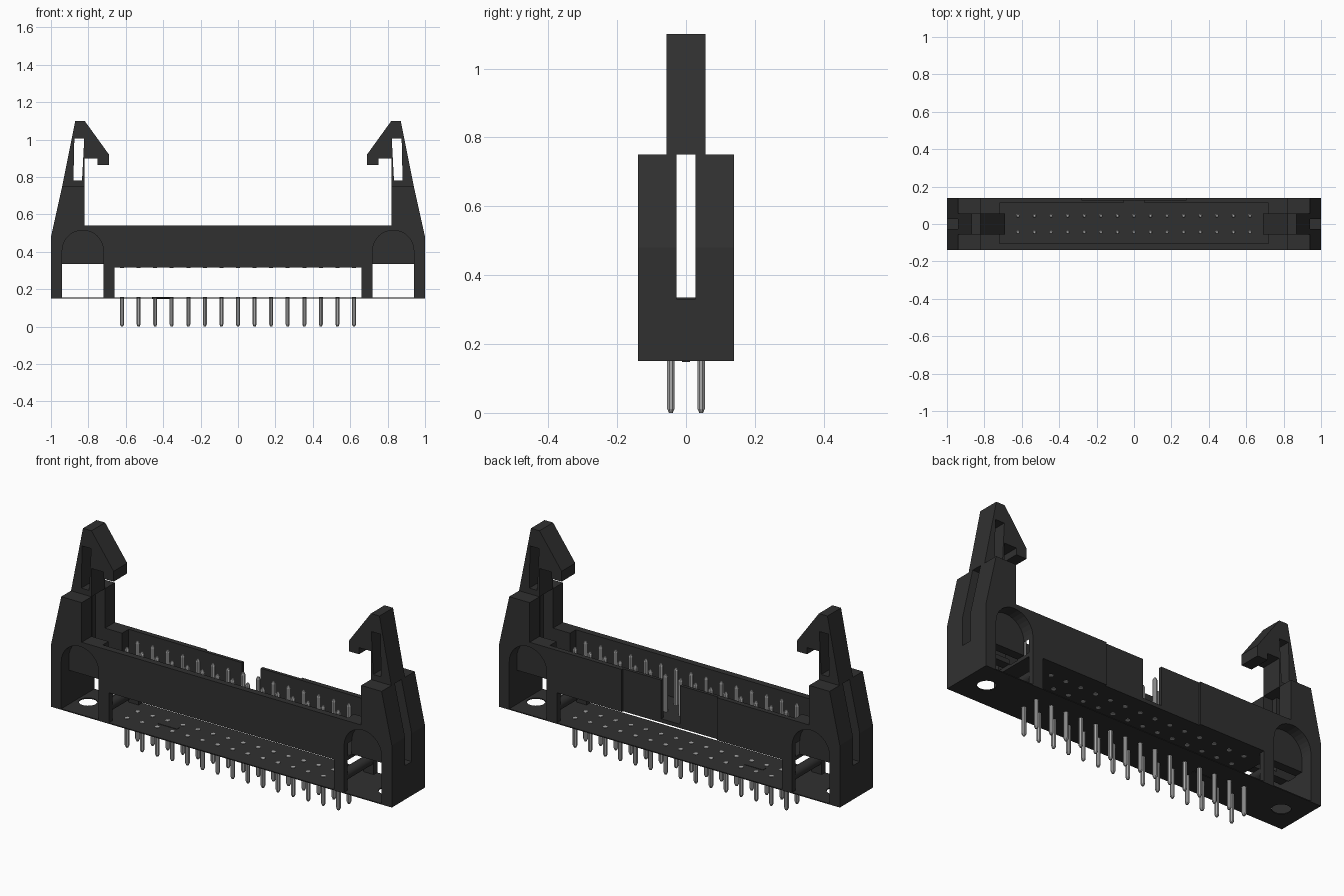
import bpy, bmesh, math
from mathutils import Matrix

cube = bpy.data.objects.get("Cube")
if cube:
    bpy.data.objects.remove(cube, do_unlink=True)


def material(name, rgb, rough):
    m = bpy.data.materials.new(name)
    m.use_nodes = True
    m.diffuse_color = (*rgb, 1)
    node = m.node_tree.nodes["Principled BSDF"]
    node.inputs["Base Color"].default_value = (*rgb, 1)
    node.inputs["Roughness"].default_value = rough
    return m


BLACK = material("black_plastic", (0.03, 0.03, 0.03), 0.6)
GREY = material("grey_metal", (0.4, 0.4, 0.4), 0.5)


def finish(bm, name, mat):
    bmesh.ops.recalc_face_normals(bm, faces=bm.faces)
    me = bpy.data.meshes.new(name)
    bm.to_mesh(me)
    bm.free()
    me.materials.append(mat)
    ob = bpy.data.objects.new(name, me)
    bpy.context.collection.objects.link(ob)
    return ob


def prism(name, pts, y0, y1, side=1):
    """Extrude an x-z outline from y0 to y1; side=-1 mirrors it in x."""
    bm = bmesh.new()
    face = bm.faces.new([bm.verts.new((side * x, y0, z)) for x, z in pts])
    ext = bmesh.ops.extrude_face_region(bm, geom=[face])["geom"]
    verts = [v for v in ext if isinstance(v, bmesh.types.BMVert)]
    bmesh.ops.translate(bm, verts=verts, vec=(0, y1 - y0, 0))
    return finish(bm, name, BLACK)


def box(name, x0, x1, y0, y1, z0, z1, side=1):
    return prism(name, [(x0, z0), (x1, z0), (x1, z1), (x0, z1)], y0, y1, side)


def rod(name, loc, radius, length, rot=Matrix(), segs=24):
    bm = bmesh.new()
    bmesh.ops.create_cone(bm, cap_ends=True, segments=segs, radius1=radius,
                          radius2=radius, depth=length,
                          matrix=Matrix.Translation(loc) @ rot)
    return finish(bm, name, BLACK)


def cut(target, cutters):
    """Subtract the cutters for good, then delete them."""
    for c in cutters:
        c.hide_render = True
        mod = target.modifiers.new("cut", "BOOLEAN")
        mod.operation, mod.solver, mod.object = "DIFFERENCE", "EXACT", c
    bpy.context.view_layer.update()
    deps = bpy.context.evaluated_depsgraph_get()
    me = bpy.data.meshes.new_from_object(target.evaluated_get(deps))
    target.modifiers.clear()
    target.data = me
    for c in cutters:
        bpy.data.objects.remove(c, do_unlink=True)


HALF = 0.139      # half depth of the housing
BASE = 0.15       # height of the underside
FLOOR = 0.335     # cavity floor

# Housing: long shroud with a tapered post at each end
half = [(0.72, 0.315), (0.72, FLOOR), (0.94, FLOOR), (0.94, BASE), (1, BASE),
        (1, 0.48), (0.94, 0.75), (0.82, 0.75), (0.82, 0.54)]
housing = prism("housing", half + [(-x, z) for x, z in reversed(half)], -HALF, HALF)

# Pin cavity, key notch and shallow recess in the rear wall
cutters = [box("cavity", -0.72, 0.72, -0.105, 0.112, FLOOR, 1),
           box("key_notch", -0.055, 0.055, 0.1, 0.2, FLOOR, 1),
           box("rear_recess", -0.28, 0.28, 0.129, 0.2, 0.2, 1)]
arch = [(0.72, 0.3), (0.94, 0.3)]
arch += [(0.83 + 0.11 * math.cos(a), 0.405 + 0.11 * math.sin(a))
         for a in (math.pi * i / 16 for i in range(17))]
for s in (1, -1):
    # Latch channel, outer slot and arched pockets on both faces
    cutters.append(box("channel", 0.7, 0.875, -0.057, 0.057, 0.36, 1, s))
    cutters.append(box("slot", 0.69, 1.1, -0.028, 0.028, 0.33, 1, s))
    cutters.append(prism("pocket_front", arch, -0.2, -0.075, s))
    cutters.append(prism("pocket_rear", arch, 0.075, 0.2, s))
cut(housing, cutters)

# Thin base plate with a mounting hole near each end
base = box("base_plate", -0.95, 0.95, -HALF, HALF, BASE, BASE + 0.005)
cut(base, [rod("mount_hole", (s * 0.88, 0, BASE), 0.045, 0.1) for s in (1, -1)])

# Pin one triangle on the base plate
prism("pin_one_mark", [(-0.46, 0.148), (-0.35, 0.148), (-0.35, 0.157),
                       (-0.46, 0.157)], -0.012, 0.012)

hook = [(0.94, 0.75), (0.87, 1.1), (0.82, 1.1), (0.69, 0.92), (0.69, 0.865),
        (0.75, 0.865), (0.75, 0.9), (0.82, 0.9), (0.82, 0.75)]
window = [(0.88, 0.78), (0.875, 1.005), (0.822, 1.005), (0.834, 0.78)]
turn = Matrix.Rotation(math.pi / 2, 4, "X")
for s, label in ((1, "left"), (-1, "right")):
    # Hooked latch arm with its window
    latch = prism(label + "_latch", hook, -0.057, 0.057, s)
    cut(latch, [prism("window", window, -0.1, 0.1, s)])
    # Inner legs, front and rear
    box(label + "_front_leg", 0.66, 0.72, -HALF, -0.109, BASE, FLOOR, s)
    box(label + "_rear_leg", 0.66, 0.72, 0.109, HALF, BASE, FLOOR, s)
    # Pivot bar between the legs
    bar = rod(label + "_pivot_bar", (s * 0.69, 0, 0.225), 0.028, 0.23, turn)
    for p in bar.data.polygons:
        p.use_smooth = len(p.vertices) == 4


def add_pin(bm, x, y, z0, z1, tip_low):
    """Eight-sided contact with a short tapered tip at one end."""
    r, t, tip = 0.0115, 0.006, 0.012
    if tip_low:
        parts = [(z0, z0 + tip, t, r), (z0 + tip, z1, r, r)]
    else:
        parts = [(z0, z1 - tip, r, r), (z1 - tip, z1, r, t)]
    for a, b, r1, r2 in parts:
        m = Matrix.Translation((x, y, (a + b) / 2)) @ Matrix.Rotation(math.pi / 8, 4, "Z")
        bmesh.ops.create_cone(bm, cap_ends=True, segments=8, radius1=r1,
                              radius2=r2, depth=b - a, matrix=m)


# Two rows of fifteen contacts: solder tails below, mating pins above
tails, pins = bmesh.new(), bmesh.new()
for i in range(15):
    for y in (-0.044, 0.044):
        x = (i - 7) * 0.0886
        add_pin(tails, x, y, 0, BASE + 0.007, True)
        add_pin(pins, x, y, 0.313, 0.53, False)
finish(tails, "solder_tails", GREY)
finish(pins, "mating_pins", GREY)
